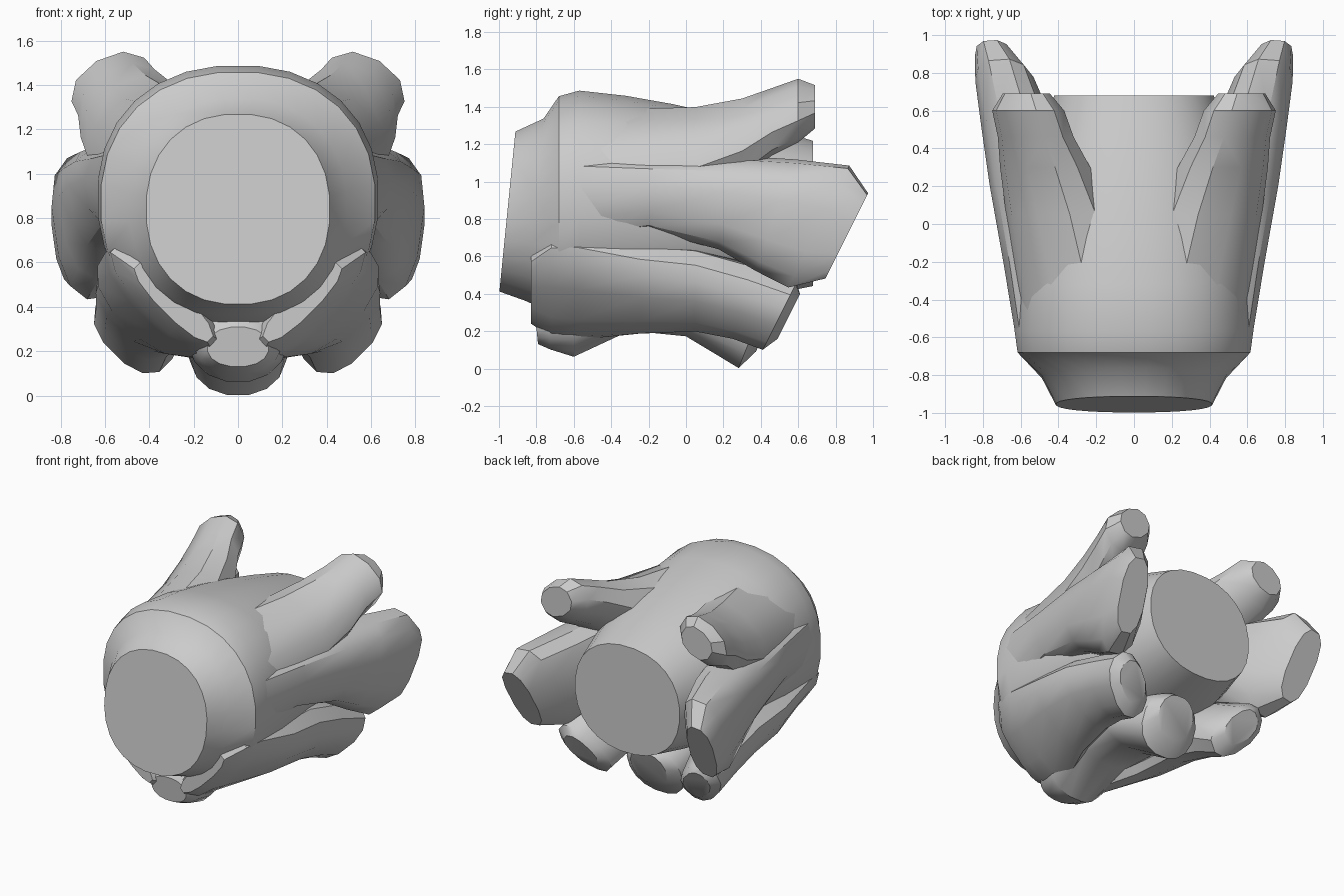
import bpy, bmesh, math
from mathutils import Vector

cube = bpy.data.objects.get("Cube")
if cube:
    bpy.data.objects.remove(cube, do_unlink=True)

grey = bpy.data.materials.new("stone grey")
grey.use_nodes = True
colour = (.6, .6, .6, 1)
grey.diffuse_color = colour
grey.node_tree.nodes["Principled BSDF"].inputs["Base Color"].default_value = colour


def ring(x, y, z, wide, tall, lean=0):
    """Describe a cross-section facing y; lean slides it along y with height."""
    return dict(centre=Vector((x, y, z)), wide=wide, tall=tall, lean=lean)


def tapered_tip(last, shift):
    """Bevelled end: the last ring, moved and made smaller."""
    return dict(centre=last["centre"] + Vector(shift), lean=last["lean"],
                wide=last["wide"] * .65, tall=last["tall"] * .7)


def section(bm, shape, side, sides, power, roll):
    """Rounded outline of one ring; a lower power is boxier."""
    verts = []
    cos_roll, sin_roll = math.cos(math.radians(roll)), math.sin(math.radians(roll))
    for i in range(sides):
        angle = math.tau * (i + .5) / sides
        u, v = math.cos(angle), math.sin(angle)
        u = shape["wide"] * math.copysign(abs(u) ** power, u)
        v = shape["tall"] * math.copysign(abs(v) ** power, v)
        dx, dz = u * cos_roll - v * sin_roll, u * sin_roll + v * cos_roll
        point = shape["centre"] + Vector((dx, shape["lean"] * dz, dz))
        verts.append(bm.verts.new((side * point.x, point.y, point.z)))
    return verts


def loft(name, rings, sides=12, side=1, power=.9, roll=0, tip=None):
    """Skin a row of cross-sections and close both ends."""
    if tip:
        rings = rings + [tapered_tip(rings[-1], tip)]
    bm = bmesh.new()
    loops = [section(bm, shape, side, sides, power, roll) for shape in rings]
    for near, far in zip(loops, loops[1:]):
        for i in range(sides):
            j = (i + 1) % sides
            bm.faces.new((near[i], near[j], far[j], far[i]))
    bm.faces.new(loops[0])
    bm.faces.new(loops[-1])
    bmesh.ops.recalc_face_normals(bm, faces=bm.faces)
    mesh = bpy.data.meshes.new(name)
    bm.to_mesh(mesh)
    bm.free()
    mesh.materials.append(grey)
    obj = bpy.data.objects.new(name, mesh)
    bpy.context.collection.objects.link(obj)
    bpy.ops.object.select_all(action='DESELECT')
    obj.select_set(True)
    bpy.context.view_layer.objects.active = obj
    bpy.ops.object.shade_smooth_by_angle(angle=math.radians(35))


# Barrel-shaped core: flat front disc, flared collar, then an even taper to the back
front = [
    ring(x=0, y=-.955, z=.84, wide=.415, tall=.43, lean=.1),
    ring(x=0, y=-.81, z=.85, wide=.49, tall=.49, lean=.1),
    ring(x=0, y=-.68, z=.87, wide=.62, tall=.59),
]
taper = [step / 5 for step in range(6)]
back = [ring(x=0, y=-.57 + 1.25 * t, z=.89 - .06 * t,
             wide=.635 - .21 * t ** 2, tall=.6 - .21 * t ** 1.6) for t in taper]
loft("barrel_body", front + back, sides=28)

# Lower keel ending in the central claw
loft("keel_claw", [
    ring(x=0, y=-.8, z=.22, wide=.14, tall=.09, lean=-.1),
    ring(x=0, y=-.74, z=.25, wide=.2, tall=.15, lean=-.1),
    ring(x=0, y=-.6, z=.28, wide=.23, tall=.22),
    ring(x=0, y=-.3, z=.38, wide=.3, tall=.18),
    ring(x=0, y=0, z=.35, wide=.27, tall=.18),
    ring(x=0, y=.36, z=.2, wide=.22, tall=.2, lean=.4),
], sides=16, tip=(0, .07, .03))

# Paired limbs, mirrored to each side
for label, side in (("left", 1), ("right", -1)):
    # Broad side wing with a slanted tip, growing out of the barrel
    loft(label + "_wing", [
        ring(x=.42, y=-.66, z=.91, wide=.19, tall=.26),
        ring(x=.48, y=-.2, z=.94, wide=.21, tall=.2),
        ring(x=.54, y=.2, z=.89, wide=.22, tall=.25, lean=.1),
        ring(x=.6, y=.48, z=.82, wide=.2, tall=.3, lean=.35),
        ring(x=.67, y=.71, z=.76, wide=.16, tall=.33, lean=.5),
    ], side=side, power=.78, roll=-8, tip=(.06, .15, -.05))
    # Upper horn rising from the shoulder
    loft(label + "_horn", [
        ring(x=.28, y=-.55, z=1.12, wide=.33, tall=.22),
        ring(x=.4, y=.05, z=1.15, wide=.29, tall=.22),
        ring(x=.47, y=.3, z=1.23, wide=.25, tall=.19),
        ring(x=.52, y=.46, z=1.32, wide=.21, tall=.16),
        ring(x=.56, y=.6, z=1.38, wide=.2, tall=.15),
    ], sides=10, side=side, roll=-31, tip=(.01, .09, .02))
    # Lower arm spreading from the front keel to a rear claw
    loft(label + "_lower_arm", [
        ring(x=.29, y=-.83, z=.42, wide=.24, tall=.06),
        ring(x=.31, y=-.72, z=.43, wide=.35, tall=.11),
        ring(x=.32, y=-.58, z=.43, wide=.36, tall=.13),
        ring(x=.4, y=-.25, z=.42, wide=.29, tall=.15),
        ring(x=.42, y=.05, z=.42, wide=.25, tall=.17),
        ring(x=.44, y=.3, z=.36, wide=.22, tall=.16, lean=.25),
        ring(x=.47, y=.5, z=.28, wide=.21, tall=.13, lean=.5),
    ], side=side, power=.85, roll=45, tip=(0, .05, 0))
